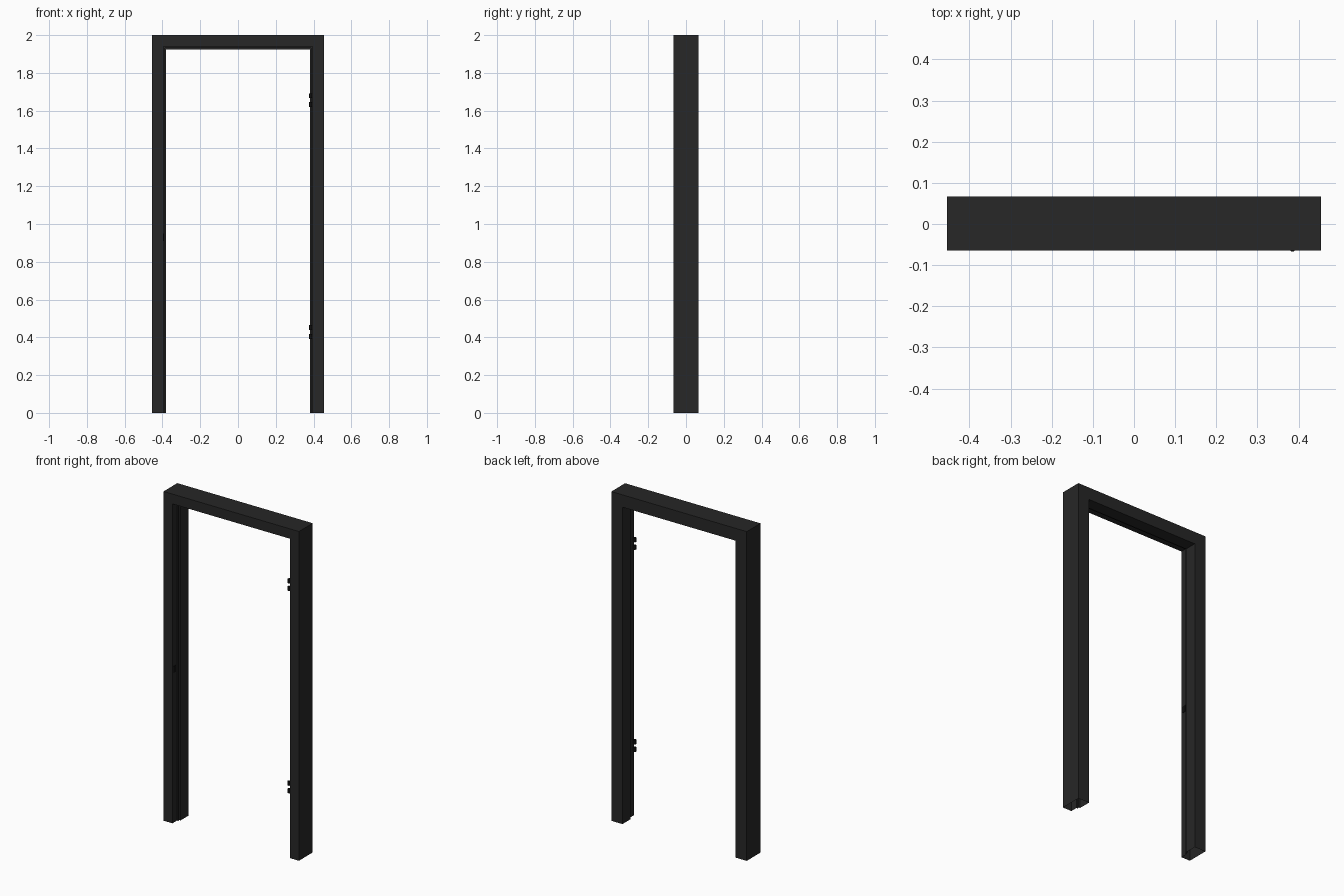
import bpy, bmesh
from mathutils import Matrix

if "Cube" in bpy.data.objects:
    bpy.data.objects.remove(bpy.data.objects["Cube"])

HALF_W, HEIGHT = 0.455, 2.0
Y0, Y1 = -0.065, 0.067


def material(name, v):
    m = bpy.data.materials.new(name)
    m.diffuse_color = (v, v, v, 1)
    m.use_nodes = True
    m.node_tree.nodes["Principled BSDF"].inputs["Base Color"].default_value = m.diffuse_color
    return m


dark = material("dark_metal", 0.02)
black = material("black_metal", 0.005)


def finish(name, bm, mat):
    me = bpy.data.meshes.new(name)
    bm.to_mesh(me)
    bm.free()
    me.materials.append(mat)
    ob = bpy.data.objects.new(name, me)
    bpy.context.collection.objects.link(ob)
    return ob


# Frame: hollow profile (distance in from outside, depth), mitred round the opening
profile = [
    (0, Y0), (0.06, Y0),                    # front face
    (0.06, -0.022), (0.068, -0.022),        # door rebate
    (0.068, -0.014), (0.064, -0.014),       # seal groove
    (0.064, -0.008), (0.075, -0.008),
    (0.075, Y1), (0, Y1),                   # stop and back face
]
bm = bmesh.new()
rings = []
for sx, top in ((-1, False), (-1, True), (1, True), (1, False)):
    rings.append([bm.verts.new((sx * (HALF_W - w), y, HEIGHT - w if top else 0))
                  for w, y in profile])
n = len(profile)
for a, b in zip(rings, rings[1:]):
    for i in range(n):
        j = (i + 1) % n
        bm.faces.new((a[i], a[j], b[j], b[i]))
bmesh.ops.recalc_face_normals(bm, faces=bm.faces)
finish("door_frame", bm, dark)


def box(bm, lo, hi):
    size = [h - l for l, h in zip(lo, hi)]
    mid = [(h + l) / 2 for l, h in zip(lo, hi)]
    bmesh.ops.create_cube(bm, size=1, matrix=Matrix.Translation(mid) @ Matrix.Diagonal((*size, 1)))


# Hinges: two knuckles each, with a small leaf into the rebate
for name, zc in (("lower_hinge", 0.428), ("upper_hinge", 1.656)):
    bm = bmesh.new()
    for dz in (-0.023, 0.023):
        z = zc + dz
        bmesh.ops.create_cone(bm, cap_ends=True, segments=16, radius1=0.008,
                              radius2=0.008, depth=0.026,
                              matrix=Matrix.Translation((0.385, -0.059, z)))
        box(bm, (0.385, -0.062, z - 0.013), (0.397, -0.056, z + 0.013))
    ob = finish(name, bm, black)
    bpy.context.view_layer.objects.active = ob
    ob.select_set(True)
    bpy.ops.object.shade_smooth_by_angle()
    ob.select_set(False)

# Strike plate on the latch-side rebate
bm = bmesh.new()
box(bm, (-0.396, -0.056, 0.91), (-0.393, -0.032, 0.95))
finish("strike_plate", bm, black)
